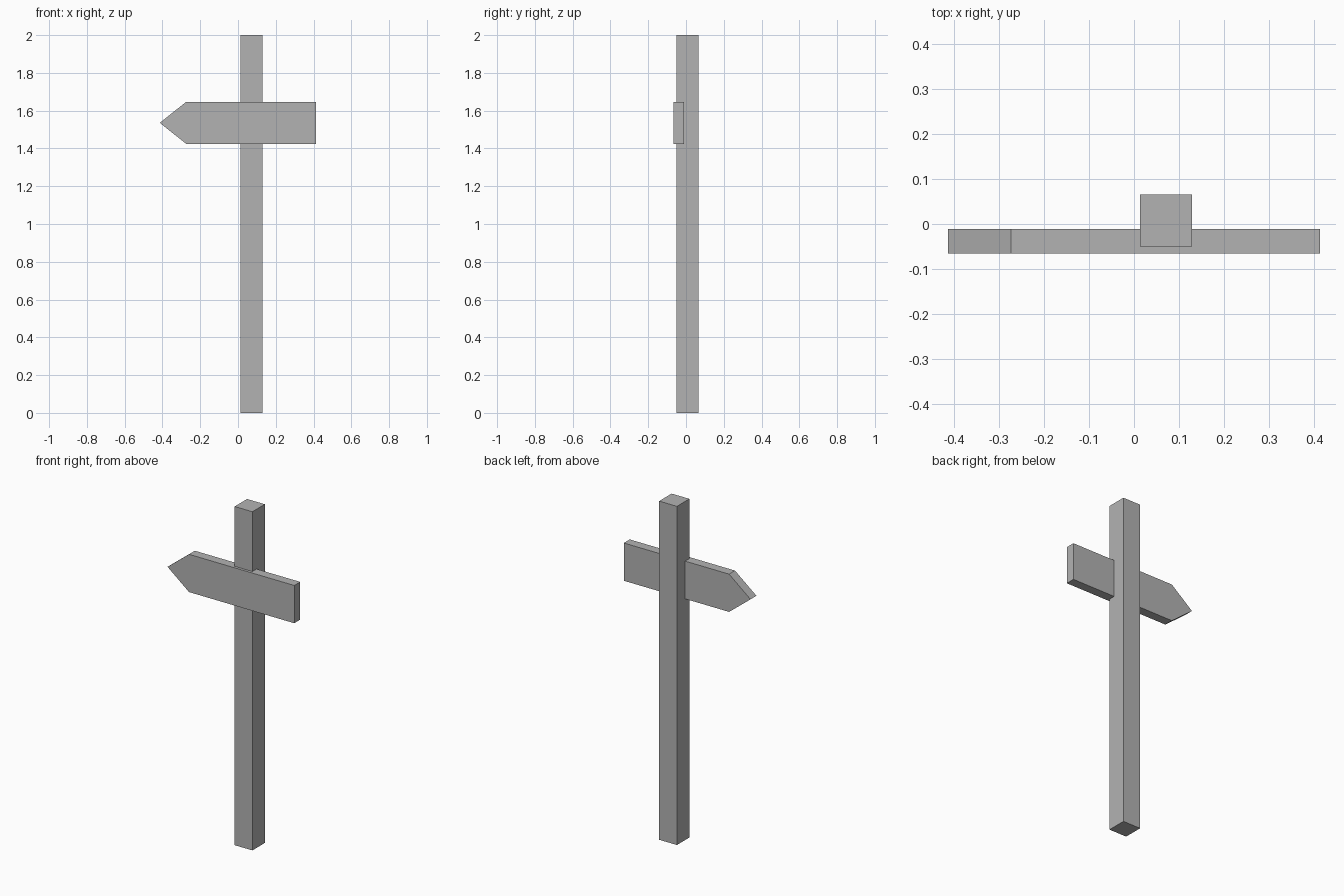
import bpy
import bmesh

cube = bpy.data.objects.get("Cube")
if cube:
    bpy.data.objects.remove(cube, do_unlink=True)

grey = bpy.data.materials.new("plain grey")
grey.use_nodes = True
colour = (0.45, 0.45, 0.45, 1.0)
grey.diffuse_color = colour
grey.node_tree.nodes["Principled BSDF"].inputs["Base Color"].default_value = colour


def extruded(name, outline, direction):
    """Closed flat-faced solid: an outline swept along a direction."""
    bm = bmesh.new()
    face = bm.faces.new([bm.verts.new(p) for p in outline])
    swept = bmesh.ops.extrude_face_region(bm, geom=[face], use_keep_orig=True)
    moved = [v for v in swept["geom"] if isinstance(v, bmesh.types.BMVert)]
    bmesh.ops.translate(bm, verts=moved, vec=direction)
    bmesh.ops.recalc_face_normals(bm, faces=bm.faces)
    mesh = bpy.data.meshes.new(name)
    bm.to_mesh(mesh)
    bm.free()
    mesh.materials.append(grey)
    obj = bpy.data.objects.new(name, mesh)
    bpy.context.collection.objects.link(obj)
    return obj


# Square upright post
x0, x1, y0, y1 = 0.013, 0.129, -0.05, 0.066
extruded("post", [(x0, y0, 0), (x1, y0, 0), (x1, y1, 0), (x0, y1, 0)], (0, 0, 2))

# Arrow board set into the front of the post, pointing to the right side
half, shoulder, front, thick = 0.414, -0.274, -0.066, 0.055
low, high = 1.424, 1.647
arrow = [(half, low), (half, high), (shoulder, high),
         (-half, (low + high) / 2), (shoulder, low)]
extruded("arrow_board", [(x, front, z) for x, z in arrow], (0, thick, 0))
